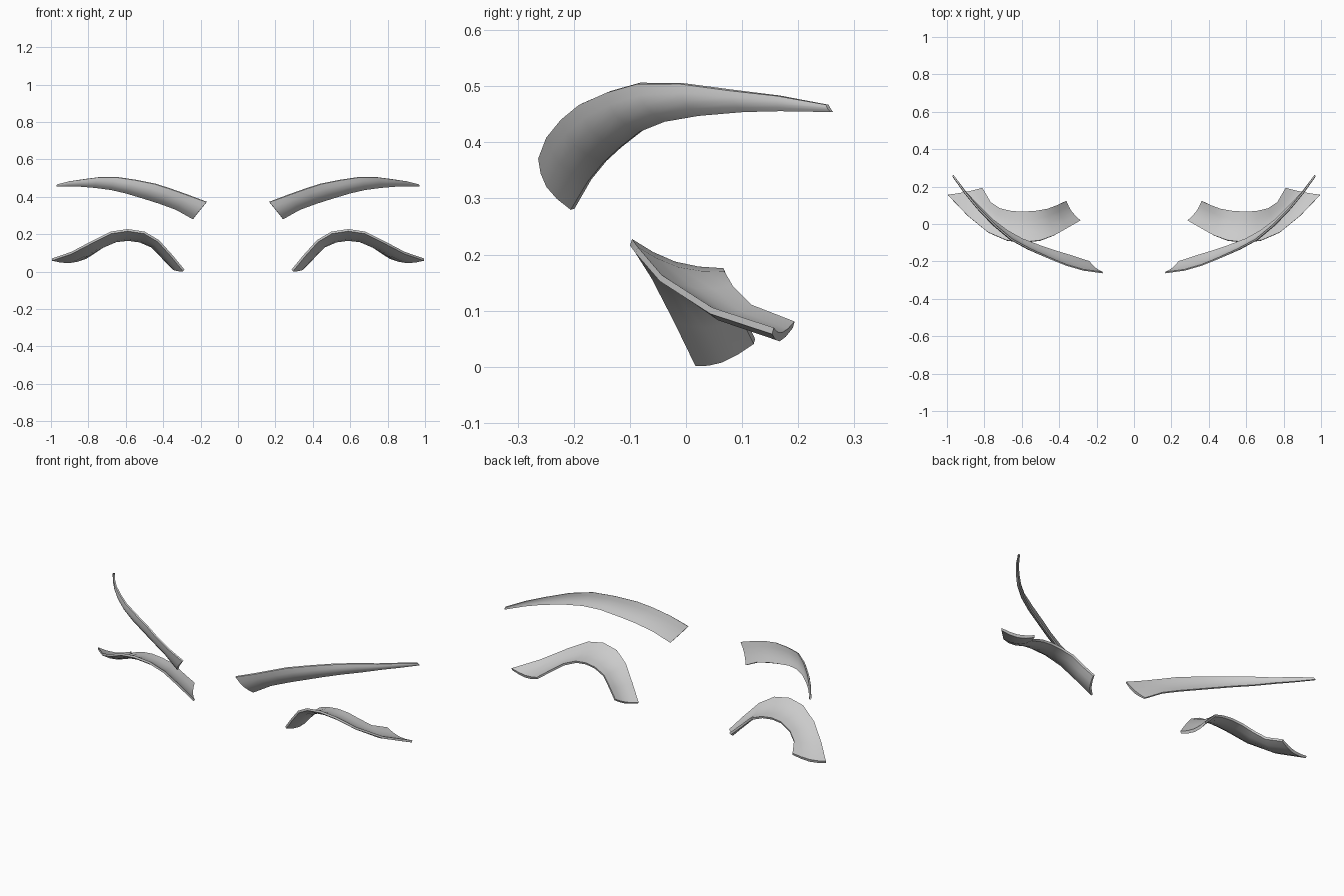
import bpy, bmesh, math
from mathutils import Vector

cube = bpy.data.objects.get("Cube")
if cube:
    bpy.data.objects.remove(cube, do_unlink=True)

mat = bpy.data.materials.new("plain_grey")
mat.use_nodes = True
GREY = (0.6, 0.6, 0.6, 1)
mat.diffuse_color = GREY
mat.node_tree.nodes["Principled BSDF"].inputs["Base Color"].default_value = GREY

# Brow: upper and lower edge, from the inner end outwards
BROW_TOP = [(.167, -.26, .372), (.27, -.246, .41), (.36, -.22, .442), (.44, -.188, .468),
            (.55, -.138, .49), (.65, -.085, .505), (.74, -.01, .505), (.83, .08, .493),
            (.9, .165, .483), (.962, .252, .467)]
BROW_LOW = [(.24, -.202, .281), (.33, -.172, .332), (.42, -.145, .365), (.5, -.118, .39),
            (.6, -.08, .42), (.68, -.035, .438), (.76, .025, .448), (.84, .105, .455),
            (.9, .17, .456), (.968, .26, .454)]

# Lash: flared front edge and rear edge along the lid
LASH_FRONT = [(.29, .018, .006), (.355, -.02, .085), (.425, -.06, .163), (.5, -.088, .208),
              (.59, -.098, .222), (.68, -.088, .208), (.78, -.045, .158), (.89, .045, .1),
              (.995, .155, .064)]
LASH_REAR = [(.365, .122, .045), (.413, .1, .09), (.465, .08, .14), (.53, .068, .163),
             (.59, .065, .17), (.65, .067, .164), (.715, .082, .138), (.765, .115, .105),
             (.81, .192, .075)]


def ribbon(name, edge_a, edge_b, bow, rim, core, side, steps=4):
    """Thin closed strip between two edges, bowed across its width."""
    a = [Vector(p) for p in edge_a]
    b = [Vector(p) for p in edge_b]
    mid = [(p + q) / 2 for p, q in zip(a, b)]
    last = len(a) - 1
    bm = bmesh.new()
    rings = []
    for i in range(last + 1):
        across = b[i] - a[i]
        along = mid[min(i + 1, last)] - mid[max(i - 1, 0)]
        normal = along.cross(across).normalized()
        width = min(1, across.length / .1)
        upper, lower = [], []
        for k in range(steps + 1):
            t = k / steps
            arch = math.sin(math.pi * t)
            p = a[i] + across * t + normal * bow * arch * width
            half = normal * (rim + (core - rim) * arch * width)
            upper.append(p + half)
            lower.append(p - half)
        ring = upper + lower[::-1]
        rings.append([bm.verts.new((v.x * side, v.y, v.z)) for v in ring])
    count = len(rings[0])
    for r, s in zip(rings, rings[1:]):
        for k in range(count):
            n = (k + 1) % count
            bm.faces.new((r[k], r[n], s[n], s[k]))
    # End caps as quads between the two skins
    for ring in (rings[0], rings[-1]):
        for k in range(steps):
            bm.faces.new((ring[k], ring[k + 1], ring[count - 2 - k], ring[count - 1 - k]))
    bmesh.ops.recalc_face_normals(bm, faces=bm.faces)
    mesh = bpy.data.meshes.new(name)
    bm.to_mesh(mesh)
    bm.free()
    mesh.materials.append(mat)
    obj = bpy.data.objects.new(name, mesh)
    bpy.context.collection.objects.link(obj)
    bpy.ops.object.select_all(action='DESELECT')
    obj.select_set(True)
    bpy.context.view_layer.objects.active = obj
    bpy.ops.object.shade_smooth_by_angle(angle=math.radians(50))


for label, side in (("left", 1), ("right", -1)):
    ribbon("brow_" + label, BROW_TOP, BROW_LOW, -.012, .004, .008, side)
    ribbon("upper_lash_" + label, LASH_FRONT, LASH_REAR, -.017, .006, .008, side)
